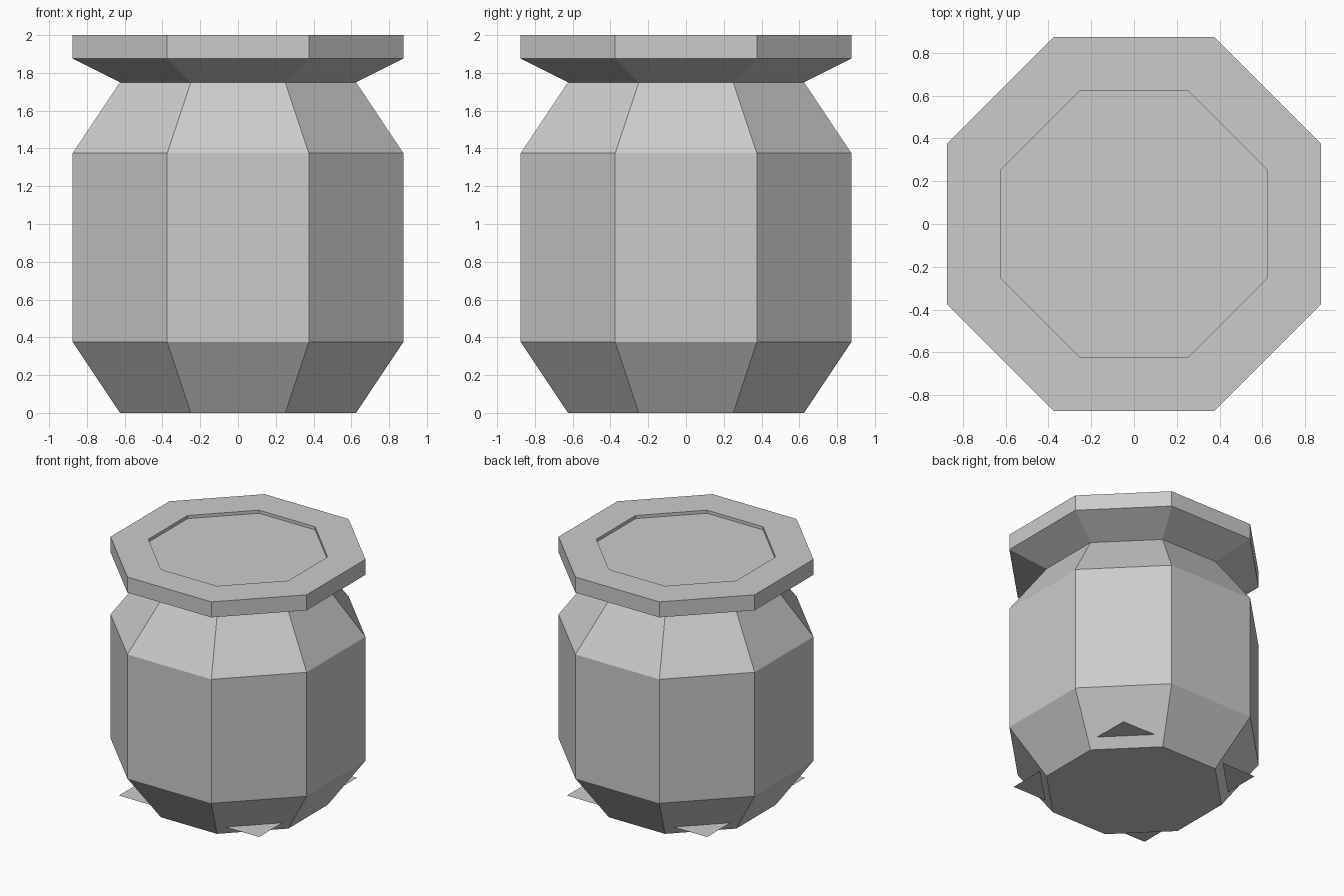
import bpy
import bmesh

cube = bpy.data.objects.get("Cube")
if cube:
    bpy.data.objects.remove(cube, do_unlink=True)

grey = bpy.data.materials.new("plain_grey")
grey.use_nodes = True
colour = (0.6, 0.6, 0.6, 1)
grey.diffuse_color = colour
grey.node_tree.nodes["Principled BSDF"].inputs["Base Color"].default_value = colour

WIDE = (0.875, 0.375)    # half width, half length of a straight side
NARROW = (0.625, 0.25)


def octagon(bm, size, z):
    """Ring of a square with chamfered corners, counter-clockwise."""
    a, b = size
    points = [(a, -b), (a, b), (b, a), (-b, a), (-a, b), (-a, -b), (-b, -a), (b, -a)]
    return [bm.verts.new((x, y, z)) for x, y in points]


def finish(bm, name):
    mesh = bpy.data.meshes.new(name)
    bm.to_mesh(mesh)
    bm.free()
    mesh.materials.append(grey)
    obj = bpy.data.objects.new(name, mesh)
    bpy.context.collection.objects.link(obj)
    return obj


def stacked_part(name, profile):
    """Skin octagons from bottom to top and cap both ends."""
    bm = bmesh.new()
    rings = [octagon(bm, size, z) for size, z in profile]
    for low, high in zip(rings, rings[1:]):
        for i in range(len(low)):
            j = (i + 1) % len(low)
            bm.faces.new((low[i], low[j], high[j], high[i]))
    bm.faces.new(rings[0][::-1])
    bm.faces.new(rings[-1])
    return finish(bm, name)


# Jar body with tapered foot and shoulder
stacked_part("jar_body", [(NARROW, 0), (WIDE, 0.375), (WIDE, 1.375), (NARROW, 1.75)])

# Flared rim with a shallow recess in its top
stacked_part("jar_rim", [(NARROW, 1.75), (WIDE, 1.875), (WIDE, 2),
                         (NARROW, 2), (NARROW, 1.975)])

# Thin square floor sheet whose corners poke through the foot
bm = bmesh.new()
bmesh.ops.create_grid(bm, x_segments=1, y_segments=1, size=NARROW[0])
floor = finish(bm, "floor_sheet")
floor.location.z = 0.075
